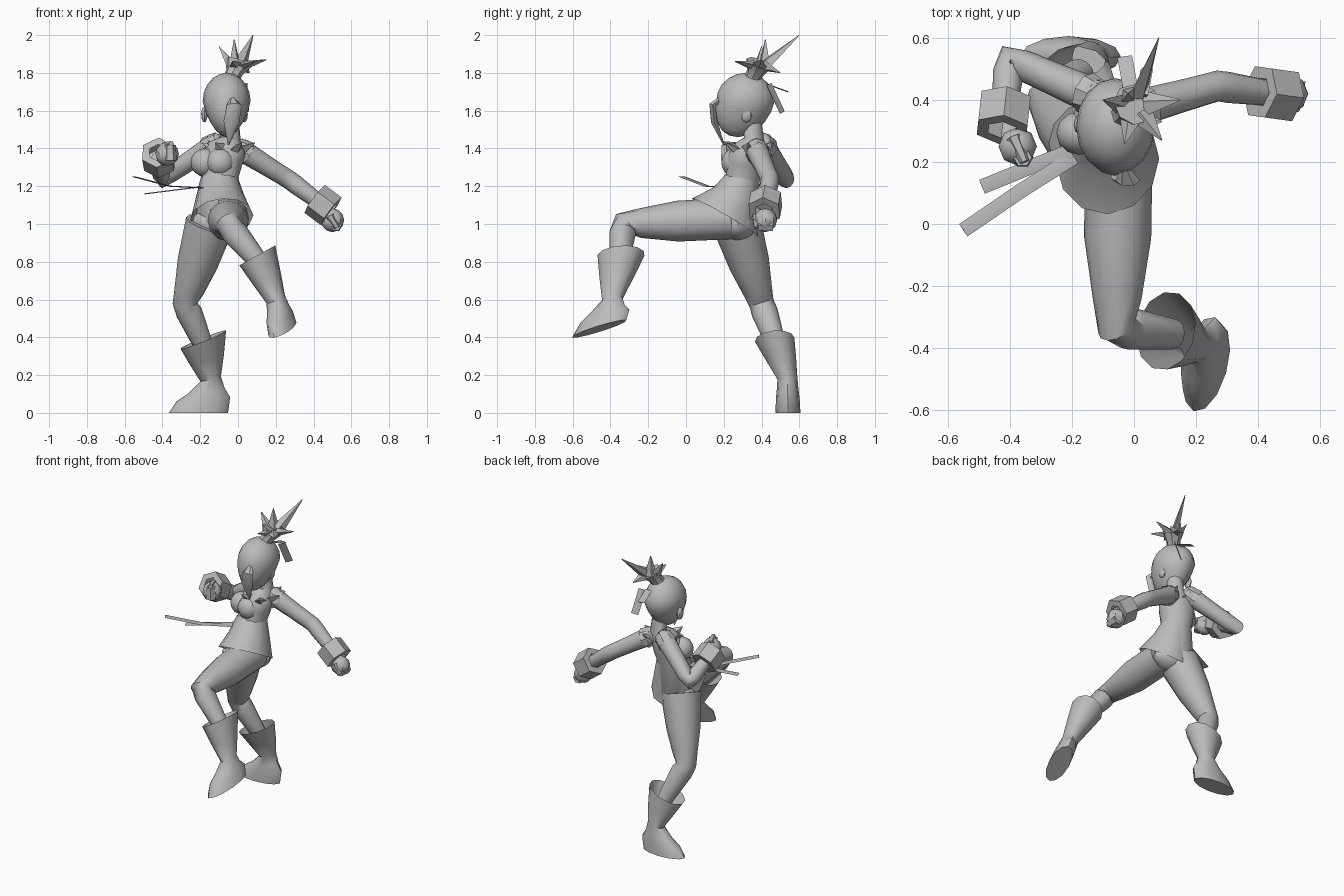
import bpy, bmesh, math
from mathutils import Vector

cube = bpy.data.objects.get("Cube")
if cube:
    bpy.data.objects.remove(cube)

grey = bpy.data.materials.new("plain_grey")
grey.use_nodes = True
colour = (0.5, 0.5, 0.5, 1)
grey.diffuse_color = colour
grey.node_tree.nodes["Principled BSDF"].inputs["Base Color"].default_value = colour

X, Y, Z = Vector((1, 0, 0)), Vector((0, 1, 0)), Vector((0, 0, 1))


def finish(name, bm, angle=40):
    """Turn a bmesh into a shaded, coloured object."""
    bmesh.ops.recalc_face_normals(bm, faces=bm.faces)
    mesh = bpy.data.meshes.new(name)
    bm.to_mesh(mesh)
    bm.free()
    mesh.polygons.foreach_set("use_smooth", [True] * len(mesh.polygons))
    mesh.set_sharp_from_angle(angle=math.radians(angle))
    mesh.materials.append(grey)
    obj = bpy.data.objects.new(name, mesh)
    bpy.context.collection.objects.link(obj)


def loft(name, stations, across=X, sides=12, caps=(True, True), first=None, last=None, angle=40):
    """Skin elliptical rings; each station is x, y, z, radius[, second radius].
    Rings face along the path, or turn from the first normal to the last."""
    bm = bmesh.new()
    points = [Vector(station[:3]) for station in stations]
    end = len(points) - 1
    rings = []
    for i, (point, station) in enumerate(zip(points, stations)):
        if first is not None:
            normal = Vector(first).lerp(Vector(last), i / end)
        else:
            before = (point - points[i - 1]).normalized() if i > 0 else Vector()
            after = (points[i + 1] - point).normalized() if i < end else Vector()
            normal = before + after
        normal.normalize()
        u = Vector(across)
        u = (u - normal * u.dot(normal)).normalized()
        v = normal.cross(u)
        ring = []
        for k in range(sides):
            turn = math.tau * k / sides
            offset = u * station[3] * math.cos(turn) + v * station[-1] * math.sin(turn)
            ring.append(bm.verts.new(point + offset))
        rings.append(ring)
    for low, high in zip(rings, rings[1:]):
        for k in range(sides):
            j = (k + 1) % sides
            bm.faces.new((low[k], low[j], high[j], high[k]))
    for ring, closed in zip((rings[0], rings[-1]), caps):
        if closed:
            bm.faces.new(ring)
    finish(name, bm, angle)


def ball(name, centre, size, segments=8, chin=0):
    """Ellipsoid; chin narrows the lower half and draws it down and forward."""
    bm = bmesh.new()
    bmesh.ops.create_uvsphere(bm, u_segments=segments, v_segments=segments // 2 + 2, radius=1)
    for vert in bm.verts:
        drop = max(0, -vert.co.z) * chin
        vert.co.x *= 1 - drop
        vert.co.z -= drop
        vert.co.y -= drop
        vert.co = Vector(centre) + Vector([c * s for c, s in zip(vert.co, size)])
    finish(name, bm)


def spike(name, base, tip, radius):
    """Four-sided flattened point."""
    loft(name, [(*base, radius, radius * 0.6), (*tip, 0.002)], (1, 1, 0), sides=4)


def ribbon(name, path, across):
    loft(name, [(*point, 0.024, 0.003) for point in path], across, sides=4)


def limb(name, root, joint, tip, radii, across):
    """Two-part limb whose bend is softened by rings either side of the joint."""
    path = [root, root.lerp(joint, 0.5), root.lerp(joint, 0.85), joint, joint.lerp(tip, 0.2), tip]
    loft(name, [(*point, radius) for point, radius in zip(path, radii)], across)


def arm(side, shoulder, elbow, wrist, fist, thumb_side):
    """Arm with flared sleeve, chunky hexagonal cuff and clenched hand."""
    shoulder, elbow, wrist, fist = map(Vector, (shoulder, elbow, wrist, fist))
    limb(side + "_arm", shoulder, elbow, wrist, (0.06, 0.053, 0.05, 0.05, 0.05, 0.04), thumb_side)
    ball(side + "_shoulder", shoulder, (0.062, 0.062, 0.062))
    loft(side + "_sleeve", [(*shoulder.lerp(elbow, -0.1), 0.055), (*shoulder.lerp(elbow, 0.12), 0.068)],
         thumb_side, sides=8, caps=(True, False))
    axis = (wrist - elbow).normalized()
    inner, outer = wrist - axis * 0.055, wrist + axis * 0.055
    rings = [(*inner, 0.05), (*inner, 0.092), (*outer, 0.092), (*outer, 0.05)]
    loft(side + "_cuff", rings, Z, sides=6, caps=(False, False), first=axis, last=axis, angle=20)
    ball(side + "_fist", fist, (0.062, 0.062, 0.063))
    reach, lift = fist - wrist, thumb_side * 0.045
    thumb_root, thumb_tip = fist + lift - reach * 0.3, fist + lift + reach * 0.5
    loft(side + "_thumb", [(*thumb_root, 0.025), (*thumb_tip, 0.015)], X, sides=6)
    knuckle = thumb_side * 0.04
    front = fist + reach * 0.35
    loft(side + "_fingers", [(*(front - knuckle), 0.035), (*(front + knuckle), 0.03)], X, sides=6)


def leg(side, hip, hip_radius, knee, shin, ankle, sole, toe, top_tilt, sole_tilt):
    """Leg in a wide-topped boot; toe is the way the foot points."""
    hip, knee, shin, ankle, sole = map(Vector, (hip, knee, shin, ankle, sole))
    limb(side + "_leg", hip, knee, shin, (hip_radius, 0.108, 0.078, 0.066, 0.07, 0.05), X)
    top = shin.lerp(ankle, -0.3)
    rings = [(*top, 0.13, 0.105), (*top.lerp(ankle, 0.5), 0.095, 0.08), (*ankle, 0.056, 0.053),
             (*ankle.lerp(sole, 0.35), 0.098, 0.058), (*ankle.lerp(sole, 0.6), 0.143, 0.063),
             (*sole, 0.157, 0.066)]
    loft(side + "_boot", rings, toe, caps=(False, True), first=top_tilt, last=sole_tilt)


# Head and ears
ball("head", (-.06, .315, 1.65), (.127, .155, .15), segments=16, chin=.27)
for side, x in (("right", -.178), ("left", .035)):
    ball(side + "_ear", (x, .32, 1.58), (.017, .03, .042))

# Hair: front lock, top tuft and loose ties
loft("front_lock", [(-.03, .18, 1.66, .015), (-.02, .14, 1.63, .04, .02),
                    (-.035, .15, 1.54, .042, .02), (-.05, .2, 1.42, .004)], sides=6)
tuft = Vector((0, .385, 1.85))
loft("tuft_base", [(-.035, .35, 1.77, .045), (-.02, .365, 1.8, .045), (*tuft, .07)], sides=8)
for tip in [(.08, .6, 2), (-.1, .4, 1.94), (.15, .4, 1.87), (.09, .27, 1.86),
            (-.02, .42, 1.98), (.06, .5, 1.8), (-.03, .26, 1.86)]:
    lean = Vector(tip) - tuft
    lean.z = 0
    spike("tuft_spike", tuft + lean.normalized() * .035 - Z * .01, tip, .042)
ribbon("hair_tie_upper", [(-.01, .43, 1.74), (-.03, .54, 1.7)], X)
ribbon("hair_tie_lower", [(.03, .44, 1.74), (.04, .51, 1.59)], (1, .8, 0))

# Torso, neck and bust
facing_side = Vector((.9, -.4, 0))
loft("torso", [(-.1, .27, .95, .09, .08), (-.1, .27, 1, .13, .11), (-.1, .3, 1.23, .098, .09),
               (-.09, .315, 1.33, .115, .105), (-.06, .34, 1.4, .11, .08),
               (-.04, .36, 1.45, .055), (-.045, .35, 1.54, .05)], facing_side, sides=14)
ball("hips", (-.1, .275, 1), (.155, .105, .09), segments=12)
for side, sign in (("right", -1), ("left", 1)):
    middle = Vector((-.135, .275, 1.325))
    ball(side + "_bust", middle + facing_side * sign * .045, (.075, .07, .075), segments=12)

# Flared tunic hem and trailing sash
loft("tunic_skirt", [(-.1, .3, 1.24, .1, .09), (-.095, .265, 1.14, .13),
                     (-.085, .205, 1.035, .167, .2)], caps=(False, False))
ribbon("sash_long", [(-.17, .23, 1.19), (-.36, .11, 1.2), (-.55, -.02, 1.25)], (.6, -.8, 0))
ribbon("sash_short", [(-.17, .25, 1.2), (-.49, .12, 1.16)], (.5, -.9, 0))

# Pointed collar petals in a ring round the neck
neck = Vector((-.05, .33, 1.39))
for k in range(6):
    turn = math.tau * k / 6
    outward = X * math.cos(turn) + Y * math.sin(turn)
    spike("collar_petal", neck + outward * .07, neck + outward * .14 + Z * .04, .045)

# Limbs
arm("left", (.02, .375, 1.39), (.27, .445, 1.235), (.45, .42, 1.1), (.5, .42, 1.02), -Y)
arm("right", (-.125, .41, 1.42), (-.4, .53, 1.24), (-.42, .35, 1.35), (-.375, .25, 1.37), Z)
leg("right", hip=(-.15, .27, 1), hip_radius=.13, knee=(-.28, .4, .58), shin=(-.175, .485, .34),
    ankle=(-.145, .537, .18), sole=(-.21, .54, 0), toe=-X, top_tilt=(-.4, -.1, 1), sole_tilt=Z)
leg("left", hip=(-.05, .24, 1.03), hip_radius=.11, knee=(-.055, -.33, 1), shin=(.125, -.355, .78),
    ankle=(.2, -.39, .6), sole=(.235, -.46, .445), toe=(-.3, -1, -.3),
    top_tilt=(-.5, 0, .9), sole_tilt=(-.25, -.25, 1))
